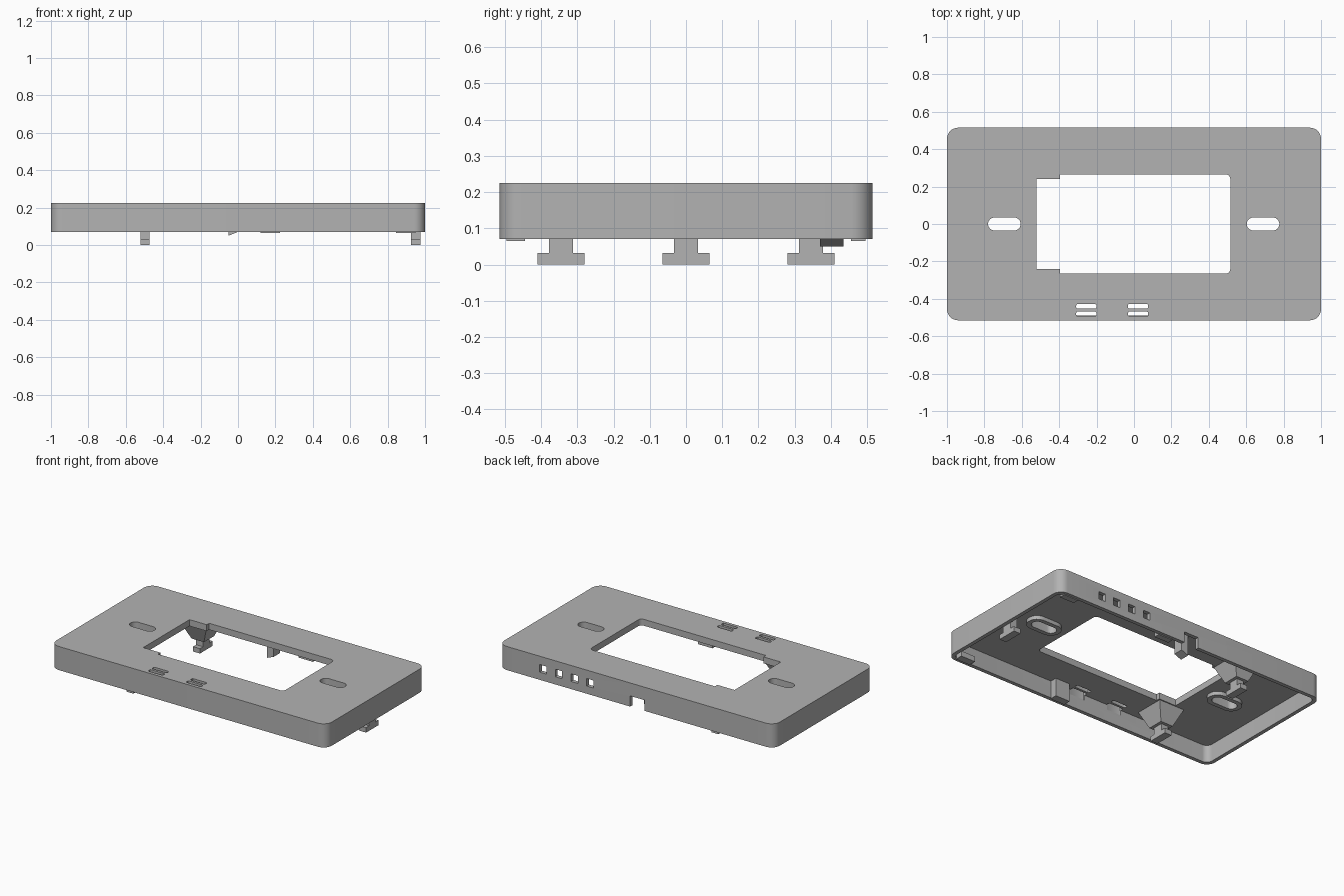
import bpy, bmesh, math

old = bpy.data.objects.get("Cube")
if old:
    bpy.data.objects.remove(old, do_unlink=True)

grey = bpy.data.materials.new("plain grey plastic")
grey.use_nodes = True
colour = (0.45, 0.45, 0.45, 1)
grey.diffuse_color = colour
grey.node_tree.nodes["Principled BSDF"].inputs["Base Color"].default_value = colour

TOP, RIM, UNDER = 0.225, 0.07, 0.183
HALF_Y, WALL = 0.515, 0.025


def prism(name, outline, lo, hi, axis="z"):
    """Extrude a flat outline along z, or an x-z outline along y."""
    def place(a, b, h):
        return (a, b, h) if axis == "z" else (a, h, b)
    bm = bmesh.new()
    low = [bm.verts.new(place(a, b, lo)) for a, b in outline]
    high = [bm.verts.new(place(a, b, hi)) for a, b in outline]
    bm.faces.new(low)
    bm.faces.new(high)
    for i in range(len(low)):
        j = (i + 1) % len(low)
        bm.faces.new((low[i], low[j], high[j], high[i]))
    bmesh.ops.recalc_face_normals(bm, faces=bm.faces)
    mesh = bpy.data.meshes.new(name)
    bm.to_mesh(mesh)
    bm.free()
    mesh.materials.append(grey)
    obj = bpy.data.objects.new(name, mesh)
    bpy.context.collection.objects.link(obj)
    return obj


def rounded(x0, x1, y0, y1, r, steps=8):
    """Outline of a rounded rectangle."""
    corners = ((x1 - r, y1 - r), (x0 + r, y1 - r), (x0 + r, y0 + r), (x1 - r, y0 + r))
    points = []
    for k, (cx, cy) in enumerate(corners):
        for i in range(steps + 1):
            a = (k + i / steps) * math.pi / 2
            points.append((cx + r * math.cos(a), cy + r * math.sin(a)))
    return points


def box(name, x0, x1, y0, y1, z0, z1):
    return prism(name, [(x0, y0), (x1, y0), (x1, y1), (x0, y1)], z0, z1)


def cut(target, cutter):
    """Subtract the cutter and throw it away."""
    cutter.hide_render = True
    mod = target.modifiers.new("cut", "BOOLEAN")
    mod.operation = "DIFFERENCE"
    mod.solver = "EXACT"
    mod.object = cutter
    bpy.context.view_layer.objects.active = target
    bpy.ops.object.modifier_apply(modifier=mod.name)
    bpy.data.objects.remove(cutter, do_unlink=True)


def smooth(obj):
    bpy.ops.object.select_all(action="DESELECT")
    obj.select_set(True)
    bpy.context.view_layer.objects.active = obj
    bpy.ops.object.shade_smooth_by_angle(angle=math.radians(30))


# Hollow cover, open underneath
cover = prism("cover", rounded(-1, 1, -HALF_Y, HALF_Y, 0.06), RIM, TOP)
inner_x, inner_y = 1 - WALL, HALF_Y - WALL
cut(cover, prism("cavity", rounded(-inner_x, inner_x, -inner_y, inner_y, 0.04), 0, UNDER))

# Window, narrowed beside the two pedestals
window = [p for p in rounded(-0.52, 0.515, -0.265, 0.265, 0.025) if p[0] > 0]
half = len(window) // 2
window = (window[:half] + [(-0.395, 0.265), (-0.395, 0.24), (-0.52, 0.24),
          (-0.52, -0.24), (-0.395, -0.24), (-0.395, -0.265)] + window[half:])
cut(cover, prism("window_cutter", window, 0.1, 0.3))

# Screw slots with a raised collar underneath
for side, cx in (("right", -0.693), ("left", 0.69)):
    def slot():
        return prism("slot_cutter", rounded(cx - 0.087, cx + 0.087, -0.035, 0.035, 0.0349), 0.1, 0.3)
    cut(cover, slot())
    collar = prism(side + "_slot_collar",
                   rounded(cx - 0.115, cx + 0.115, -0.063, 0.063, 0.0629), 0.158, 0.2)
    cut(collar, slot())
    smooth(collar)

# Two pairs of vent slits along the front
for cx in (-0.255, 0.022):
    for cy in (-0.44, -0.481):
        cut(cover, prism("vent_cutter",
                         rounded(cx - 0.054, cx + 0.054, cy - 0.0125, cy + 0.0125, 0.008, 3), 0.15, 0.3))

# Square holes and a cable notch in the back wall
for i in range(4):
    cx = 0.335 + 0.114 * i
    cut(cover, box("hole_cutter", cx - 0.025, cx + 0.025, 0.45, 0.6, 0.12, 0.17))
cut(cover, box("notch_cutter", -0.06, 0.045, 0.45, 0.6, 0, 0.14))
smooth(cover)


# T-shaped hooks
def hook(name, cx, cy):
    bar, stem, lip = 0.065, 0.033, 0.032
    outline_parts = ((stem, lip, 0.19), (bar, 0, lip))
    for part, (w, z0, z1) in zip(("stem", "bar"), outline_parts):
        box(name + "_" + part, cx - 0.025, cx + 0.025, cy - w, cy + w, z0, z1)


hook("left_hook", 0.95, 0)

# Tapered pedestals carrying the two inner hooks
for side, s in (("front", -1), ("back", 1)):
    cx, cy = -0.497, s * 0.345
    hook(side + "_hook", cx, cy)
    pedestal = box(side + "_pedestal", cx - 0.1, cx + 0.1, cy - 0.105, cy + 0.105, 0.075, 0.2)
    for v in pedestal.data.vertices:
        if v.co.z < 0.1:
            v.co.x = cx + (v.co.x - cx) * 0.45
            v.co.y = cy + (v.co.y - cy) * 0.5

# Cable clip with a slanted foot behind the notch
prism("cable_clip", [(-0.05, 0.05), (0, 0.07), (0, 0.19), (-0.05, 0.19)], 0.37, 0.435, "y")

# Locating tabs inside the long walls
box("front_tab", 0.12, 0.225, -0.495, -0.445, 0.065, 0.19)
box("front_corner_tab", 0.845, 0.95, -0.495, -0.445, 0.065, 0.1)
for name, x0 in (("back_tab", 0.12), ("back_corner_tab", 0.845)):
    box(name, x0, x0 + 0.105, 0.455, 0.495, 0.065, 0.1)
